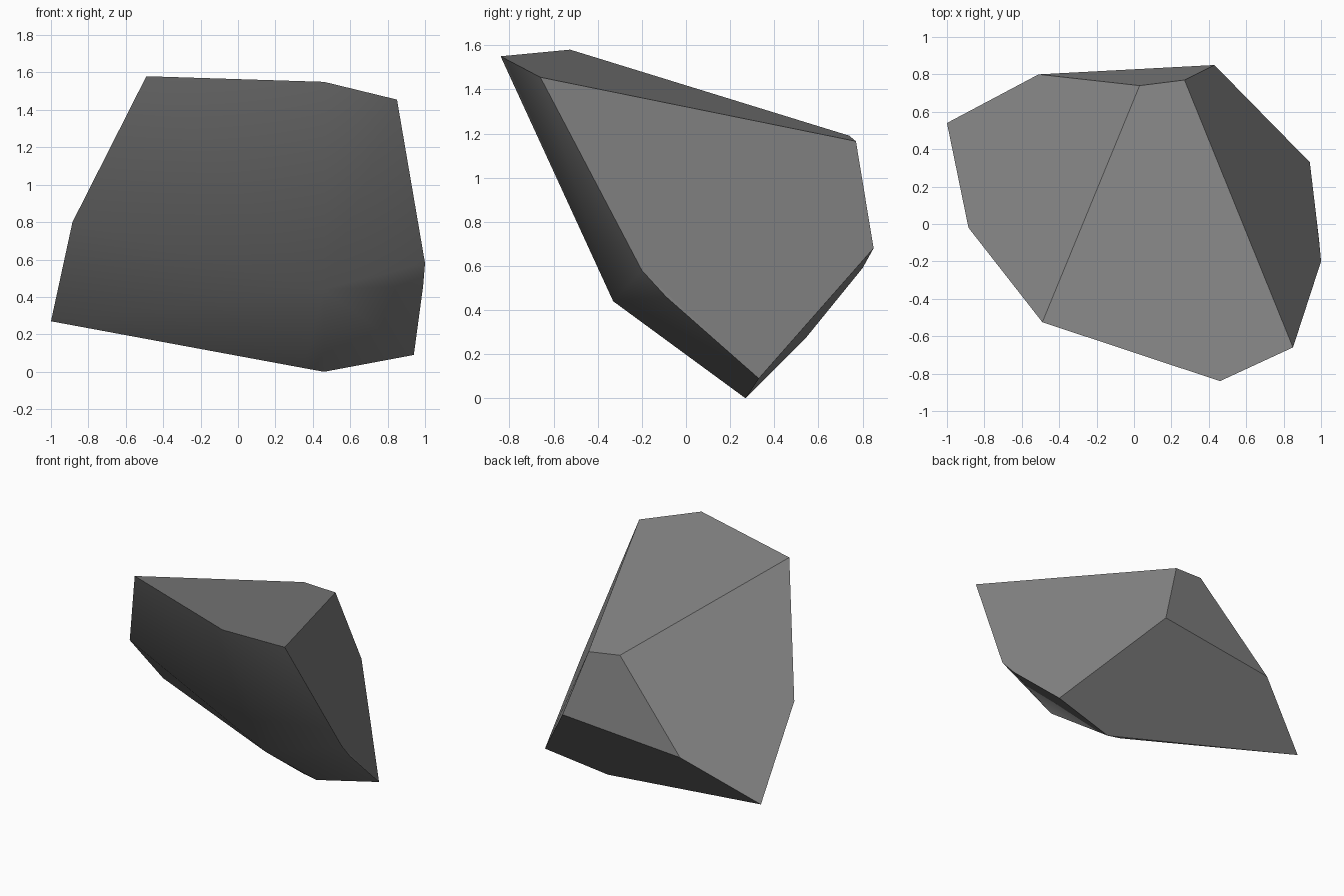
import bpy, bmesh, math

if "Cube" in bpy.data.objects:
    bpy.data.objects.remove(bpy.data.objects["Cube"])

# Corner points of the chipped rock
corners = [
    (-1.0, 0.54, 0.27), (-0.51, 0.80, 0.59), (0.43, 0.85, 0.68),
    (0.94, 0.33, 0.09), (1.0, -0.20, 0.58), (0.99, -0.09, 0.46),
    (0.85, -0.66, 1.455), (0.46, -0.84, 1.55), (-0.49, -0.525, 1.58),
    (-0.885, -0.02, 0.80), (0.03, 0.74, 1.19), (0.27, 0.77, 1.165),
    (0.46, 0.27, 0.0), (0.35, 0.27, 0.02), (0.46, -0.33, 0.44),
]

# Solid rock: convex hull with near-coplanar triangles merged
bm = bmesh.new()
for c in corners:
    bm.verts.new(c)
bmesh.ops.convex_hull(bm, input=bm.verts[:])
bmesh.ops.dissolve_limit(bm, angle_limit=math.radians(4),
                         verts=bm.verts[:], edges=bm.edges[:])
bmesh.ops.recalc_face_normals(bm, faces=bm.faces[:])
bm.normal_update()

# Worn front is smooth, the chipped facets stay flat and crisp
for f in bm.faces:
    f.smooth = f.normal.y < -0.05
for e in bm.edges:
    e.smooth = all(f.smooth for f in e.link_faces)

mesh = bpy.data.meshes.new("rock")
bm.to_mesh(mesh)
bm.free()
rock = bpy.data.objects.new("rock", mesh)
bpy.context.collection.objects.link(rock)

# Stone grey
stone = bpy.data.materials.new("stone grey")
stone.diffuse_color = (0.23, 0.23, 0.23, 1)
stone.use_nodes = True
stone.node_tree.nodes["Principled BSDF"].inputs["Base Color"].default_value = stone.diffuse_color
mesh.materials.append(stone)
